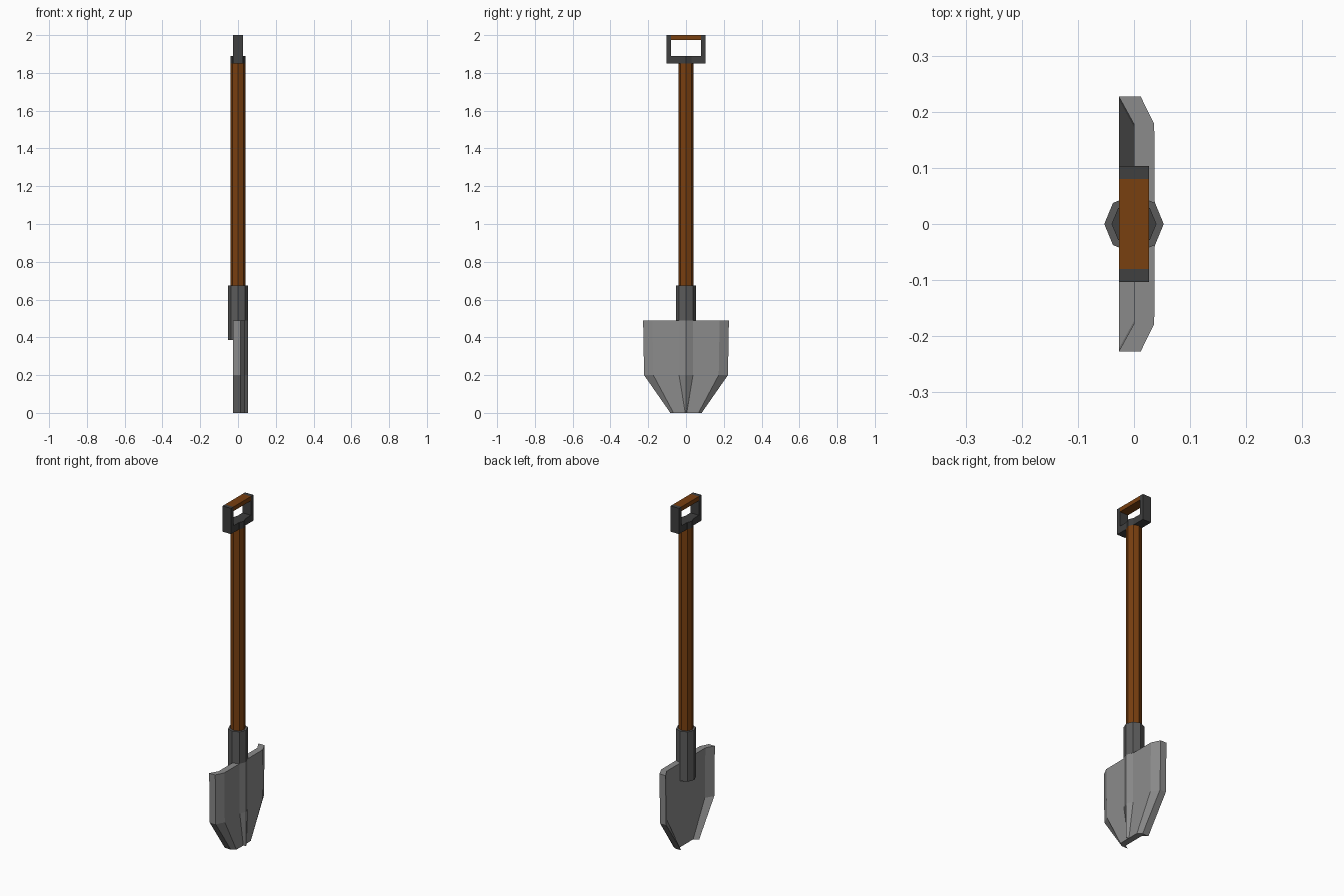
import bpy, bmesh, math

if "Cube" in bpy.data.objects:
    bpy.data.objects.remove(bpy.data.objects["Cube"])


def material(name, r, g, b):
    m = bpy.data.materials.new(name)
    m.diffuse_color = (r, g, b, 1)
    m.use_nodes = True
    m.node_tree.nodes["Principled BSDF"].inputs["Base Color"].default_value = m.diffuse_color
    return m


STEEL = material("blade_steel", 0.26, 0.26, 0.26)
IRON = material("socket_iron", 0.105, 0.105, 0.105)
DARK = material("dark_grip_metal", 0.05, 0.05, 0.05)
WOOD = material("brown_wood", 0.19, 0.05, 0.005)


def loft(name, rings, mat):
    """Skin closed rings of equal length and cap both ends."""
    bm = bmesh.new()
    loops = [[bm.verts.new(p) for p in ring] for ring in rings]
    n = len(loops[0])
    for a, b in zip(loops, loops[1:]):
        for i in range(n):
            j = (i + 1) % n
            bm.faces.new((a[i], a[j], b[j], b[i]))
    bm.faces.new(loops[0][::-1])
    bm.faces.new(loops[-1])
    bmesh.ops.recalc_face_normals(bm, faces=bm.faces)
    me = bpy.data.meshes.new(name)
    bm.to_mesh(me)
    bm.free()
    me.materials.append(mat)
    ob = bpy.data.objects.new(name, me)
    bpy.context.collection.objects.link(ob)
    return ob


def octagon(name, r, z0, z1, mat):
    ring = [(r * math.cos(i * math.pi / 4), r * math.sin(i * math.pi / 4)) for i in range(8)]
    return loft(name, [[(x, y, z) for x, y in ring] for z in (z0, z1)], mat)


def box(name, x, y0, y1, z0, z1, mat):
    ring = [(-x, y0), (x, y0), (x, y1), (-x, y1)]
    return loft(name, [[(a, b, z) for a, b in ring] for z in (z0, z1)], mat)


# Blade: curled rims and a central ridge that runs out at the tip
def blade_ring(z, rim, flat, ridge):
    half = [(0.053, 0), (0.037, ridge), (0.036, flat), (0.012, rim), (-0.027, rim), (0.0, flat)]
    pts = half + [(x, -y) for x, y in reversed(half[1:])]
    return [(x, y, z) for x, y in pts]


loft("blade", [blade_ring(0.0, 0.083, 0.066, 0.004),
               blade_ring(0.2, 0.222, 0.173, 0.037),
               blade_ring(0.49, 0.227, 0.178, 0.0375)], STEEL)

# Socket: full octagon above the blade, half of it running down the back
octagon("socket", 0.053, 0.49, 0.675, IRON)
back = [(0.053 * math.cos(a), 0.053 * math.sin(a))
        for a in (math.pi / 2 + i * math.pi / 4 for i in range(5))]
loft("socket_back", [[(x, y, z) for x, y in back] for z in (0.385, 0.49)], IRON)

# Shaft and its collar
octagon("shaft", 0.04, 0.6, 1.85, WOOD)
octagon("collar", 0.04, 1.85, 1.89, DARK)

# D-shaped handle
box("handle_base", 0.027, -0.08, 0.08, 1.85, 1.89, DARK)
for side, s in (("left", -1), ("right", 1)):
    y0, y1 = sorted((s * 0.08, s * 0.103))
    box("handle_side_" + side, 0.027, y0, y1, 1.85, 2.0, DARK)
box("handle_grip", 0.027, -0.08, 0.08, 1.975, 2.0, WOOD)
